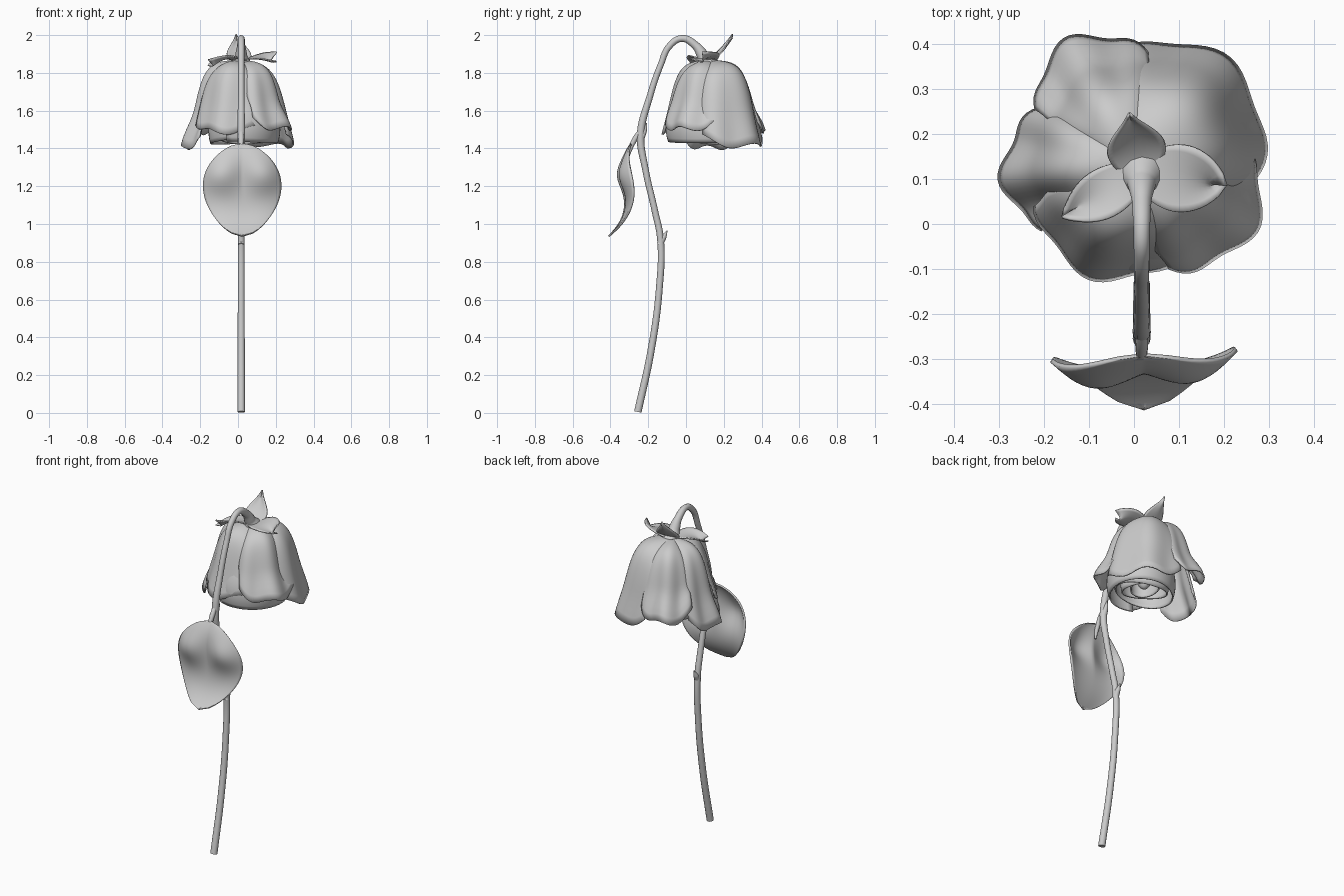
import bpy
import math
from mathutils import Vector

cube = bpy.data.objects.get("Cube")
if cube:
    bpy.data.objects.remove(cube, do_unlink=True)

GREY = (0.6, 0.6, 0.6, 1.0)
mat = bpy.data.materials.new("plain grey")
mat.use_nodes = True
mat.diffuse_color = GREY
mat.node_tree.nodes["Principled BSDF"].inputs["Base Color"].default_value = GREY

AXIS = Vector((0.0, 0.135, 0))      # vertical axis of the hanging bloom
STEM_X = 0.017


def finish(obj, mesh):
    mesh.materials.append(mat)
    bpy.context.collection.objects.link(obj)
    return obj


def sheet(name, fn, nu=28, nv=24, thickness=0.008):
    """Thin smooth surface from fn(u, v), u in -1..1 and v in 0..1."""
    verts = [fn(2 * i / nu - 1, j / nv) for j in range(nv + 1) for i in range(nu + 1)]
    w = nu + 1
    faces = [(j * w + i, j * w + i + 1, (j + 1) * w + i + 1, (j + 1) * w + i)
             for j in range(nv) for i in range(nu)]
    mesh = bpy.data.meshes.new(name)
    mesh.from_pydata(verts, [], faces)
    mesh.polygons.foreach_set("use_smooth", [True] * len(faces))
    obj = finish(bpy.data.objects.new(name, mesh), mesh)
    solid = obj.modifiers.new("thickness", "SOLIDIFY")
    solid.thickness = thickness
    solid.offset = 0
    return obj


def tube(name, points, radius):
    """Round tube through (y, z, radius factor) points in the stem plane."""
    curve = bpy.data.curves.new(name, "CURVE")
    curve.dimensions = "3D"
    curve.bevel_depth = radius
    curve.bevel_resolution = 4
    curve.use_fill_caps = True
    spline = curve.splines.new("BEZIER")
    spline.bezier_points.add(len(points) - 1)
    for p, (y, z, r) in zip(spline.bezier_points, points):
        p.co = (STEM_X, y, z)
        p.radius = r
        p.handle_left_type = p.handle_right_type = "AUTO"
    return finish(bpy.data.objects.new(name, curve), curve)


def bezier(t, a, b, c, d):
    s = 1 - t
    return s**3 * a + 3 * s * s * t * b + 3 * s * t * t * c + t**3 * d


def smooth(x):
    x = max(0.0, min(1.0, x))
    return x * x * (3 - 2 * x)


# Stem, leaf stalk and the small thorn-like nodes
tube("stem", [(-0.255, 0.005, 1.1), (-0.185, 0.33, 1.05), (-0.142, 0.65, 1), (-0.135, 0.92, 1),
              (-0.165, 1.07, 0.95), (-0.215, 1.29, 0.95), (-0.24, 1.47, 1.15),
              (-0.19, 1.68, 0.95), (-0.135, 1.84, 0.9), (-0.085, 1.945, 0.95),
              (-0.02, 1.982, 1), (0.05, 1.945, 1.2), (0.09, 1.89, 1.8), (0.115, 1.84, 3.4)], 0.018)
tube("leaf_stalk", [(-0.235, 1.5, 1), (-0.27, 1.45, 1.1), (-0.298, 1.39, 0.9),
                    (-0.31, 1.34, 0.4)], 0.013)
tube("lower_node", [(-0.14, 0.89, 1), (-0.118, 0.93, 0.8), (-0.1, 0.965, 0.15)], 0.018)
tube("upper_node", [(-0.24, 1.45, 1), (-0.222, 1.49, 0.8), (-0.208, 1.535, 0.15)], 0.018)


# Drooping leaf with two puffed lobes, a lifted rim and a pointed tip
def leaf(u, v):
    a = abs(u)
    middle = math.sin(math.pi * v)
    width = 0.205 * max(0, middle) ** 0.55
    lobe = math.exp(-((v - 0.36) / 0.18) ** 2) * math.sin(math.pi * a ** 1.2)
    y = bezier(v, -0.29, -0.40, -0.22, -0.41) - 0.032 * lobe
    y += 0.03 * a**3 * middle + 0.012 * u * middle
    z = 1.425 - 0.49 * v + 0.02 * a * a * middle
    return (STEM_X + 0.005 + u * width, y, z)


sheet("leaf", leaf, 32, 32, 0.01)


# Outer petals: each is a cupped sector of the bell that tucks under its neighbour
def petal(name, angle, half, scale, drop, flare, phase):
    def fn(u, v):
        hem = smooth((v - 0.72) / 0.28)
        ang = math.radians(angle + half * u * (1 - 0.1 * hem))
        r = bezier(v, 0.02, 0.2, 0.185, 0.262) * scale
        r *= 1 - 0.15 * u * u - 0.03 * u
        r += 0.01 * v * math.sin(7 * u + phase)
        r += flare * hem * hem * (0.55 + 0.45 * math.sin(2 * u + phase))
        z = 1.862 - drop * bezier(v, 0, 0, 0.2, 1)
        z -= 0.03 * u * u * math.sin(math.pi * min(1, v * 1.3))
        z += hem * (0.05 * abs(u) ** 3 + 0.014 * math.sin(6 * u + 2 * phase))
        return (AXIS.x + r * math.cos(ang), AXIS.y + r * math.sin(ang), z)
    return sheet(name, fn)


petal("back_left_petal", 40, 56, 1.14, 0.45, 0.01, 0.4)
petal("back_right_petal", 117, 38, 1.0, 0.38, 0.045, 1.2)
petal("right_petal", 182, 38, 1.0, 0.46, 0.035, 0.6)
petal("front_petal", 252, 54, 0.99, 0.375, 0.005, 2.0)
petal("front_left_petal", 328, 44, 1.03, 0.36, 0.035, 0.9)


# Inner petals: one rolled sheet spiralling toward the heart
def spiral(u, v):
    s = (u + 1) / 2
    ang = s * 7 * math.pi - 2
    r = (0.21 - 0.15 * s) * bezier(v, 0.55, 0.85, 1.12, 0.93)
    r += 0.006 * v * math.sin(ang * 2.3)
    z = 1.74 - v * (0.315 - 0.05 * s) + 0.012 * v * math.sin(ang * 1.4) - 0.1 * v * r * math.sin(ang)
    return (0.025 + r * math.cos(ang), 0.105 + r * math.sin(ang), z)


sheet("inner_petals", spiral, 150, 14)

# Closed heart of the bloom
bpy.ops.mesh.primitive_uv_sphere_add(segments=20, ring_count=12, radius=0.045,
                                     location=(0.02, 0.11, 1.55))
heart = bpy.context.object
heart.name = "flower_heart"
heart.scale.z = 1.8
heart.data.materials.append(mat)
bpy.ops.object.shade_smooth()


# Sepals: blades from the calyx to their tips; a high taper gives a blunt, torn end
def sepal(name, tip, width, arch, taper, tilt):
    base = Vector((0.015, 0.115, 1.862))
    tip = Vector(tip)
    side = (tip - base).cross(Vector((0, 0, 1))).normalized()

    def fn(u, v):
        w = width * (0.55 + 0.45 * math.sin(math.pi * min(1, v * 1.1))) * (1 - v**taper)
        p = base.lerp(tip, v * (1 - 0.15 * (1 - u * u) * (taper > 5))) + side * u * w
        p.z += arch * math.sin(math.pi * v) + tilt * u * v + 0.02 * u * u * v
        return p
    return sheet(name, fn, 10, 16, 0.007)


sepal("back_sepal", (-0.01, 0.245, 1.985), 0.07, -0.02, 3, 0)
sepal("left_sepal", (0.205, 0.085, 1.865), 0.075, 0.015, 14, -0.025)
sepal("right_sepal", (-0.16, 0.015, 1.835), 0.055, 0.025, 9, -0.015)
